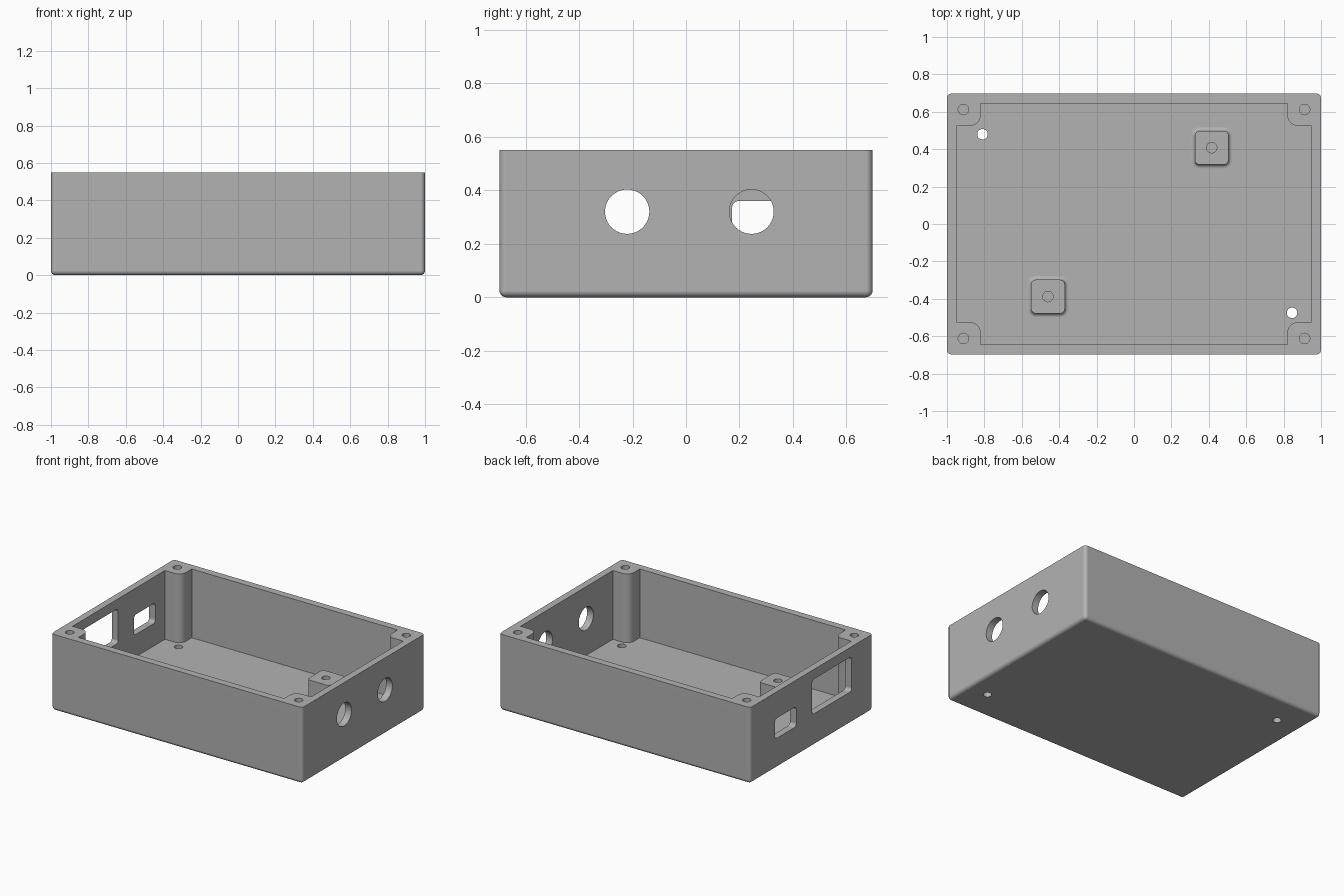
import bpy, bmesh, math
from mathutils import Matrix, Vector

old = bpy.data.objects.get("Cube")
if old:
    bpy.data.objects.remove(old, do_unlink=True)

LENGTH, WIDTH, HEIGHT = 2.0, 1.395, 0.55
FLOOR = 0.055
IN_X, IN_Y = 0.95, 0.645        # cavity half sizes
POST_X, POST_Y = 0.82, 0.525    # inner faces of the corner posts
SCREW_R = 0.028

grey = bpy.data.materials.new("matte grey plastic")
grey.use_nodes = True
grey.diffuse_color = (0.45, 0.45, 0.45, 1)
grey.node_tree.nodes["Principled BSDF"].inputs["Base Color"].default_value = (0.45, 0.45, 0.45, 1)


def make_object(name, bm):
    bmesh.ops.recalc_face_normals(bm, faces=bm.faces)
    mesh = bpy.data.meshes.new(name)
    bm.to_mesh(mesh)
    bm.free()
    mesh.materials.append(grey)
    obj = bpy.data.objects.new(name, mesh)
    bpy.context.collection.objects.link(obj)
    return obj


def loft(name, rings):
    """Closed solid through matching rings of points."""
    bm = bmesh.new()
    loops = [[bm.verts.new(p) for p in ring] for ring in rings]
    n = len(loops[0])
    for a, b in zip(loops, loops[1:]):
        for i in range(n):
            j = (i + 1) % n
            bm.faces.new((a[i], a[j], b[j], b[i]))
    bm.faces.new(loops[0])
    bm.faces.new(loops[-1])
    return make_object(name, bm)


def arc(cx, cy, r, start, end, steps):
    angles = [math.radians(start + (end - start) * i / steps) for i in range(steps + 1)]
    return [(cx + r * math.cos(a), cy + r * math.sin(a)) for a in angles]


def rounded_rect(cx, cy, w, h, r):
    pts = []
    for k, (sx, sy) in enumerate([(1, 1), (-1, 1), (-1, -1), (1, -1)]):
        pts += arc(cx + sx * (w / 2 - r), cy + sy * (h / 2 - r), r, 90 * k, 90 * k + 90, 6)
    return pts


def circle(cx, cy, r):
    return arc(cx, cy, r, 0, 360, 40)[:-1]


def prism_z(name, pts, z0, z1):
    return loft(name, [[(x, y, z) for x, y in pts] for z in (z0, z1)])


def prism_x(name, pts, x0, x1):
    return loft(name, [[(x, y, z) for y, z in pts] for x in (x0, x1)])


def cut(obj, cutters):
    """Subtract every cutter and bake the result."""
    for c in cutters:
        c.hide_render = True
        mod = obj.modifiers.new("cut", 'BOOLEAN')
        mod.operation, mod.solver, mod.object = 'DIFFERENCE', 'EXACT', c
    graph = bpy.context.evaluated_depsgraph_get()
    mesh = bpy.data.meshes.new_from_object(obj.evaluated_get(graph))
    obj.modifiers.clear()
    obj.data = mesh
    for c in cutters:
        bpy.data.objects.remove(c, do_unlink=True)


def finish(obj):
    bpy.ops.object.select_all(action='DESELECT')
    obj.select_set(True)
    bpy.context.view_layer.objects.active = obj
    bpy.ops.object.shade_smooth_by_angle(angle=math.radians(30))
    mod = obj.modifiers.new("flat face normals", 'WEIGHTED_NORMAL')
    mod.keep_sharp = True


# Outer block: rounded uprights and bottom edge, crisp top rim
bm = bmesh.new()
bmesh.ops.create_cube(bm, size=1, matrix=Matrix.Translation((0, 0, HEIGHT / 2))
                      @ Matrix.Diagonal((LENGTH, WIDTH, HEIGHT, 1)))
edges = [e for e in bm.edges if min(v.co.z for v in e.verts) < 0.01]
bmesh.ops.bevel(bm, geom=edges, offset=0.025, segments=6, profile=0.5, affect='EDGES')
shell = make_object("enclosure_shell", bm)

# Cavity outline that leaves a rounded post in each corner
quarter = [(IN_X, POST_Y)] + arc(POST_X + 0.055, POST_Y + 0.055, 0.055, 270, 180, 8) + [(POST_X, IN_Y)]
outline = []
for sx, sy in [(1, 1), (-1, 1), (-1, -1), (1, -1)]:
    corner = [(sx * x, sy * y) for x, y in quarter]
    outline += corner if sx * sy > 0 else corner[::-1]
cutters = [prism_z("cavity_cutter", outline, FLOOR, HEIGHT + 0.1)]

# Screw holes in the posts
for sx in (-1, 1):
    for sy in (-1, 1):
        cutters.append(prism_z("post_hole_cutter", circle(sx * 0.912, sy * 0.612, SCREW_R), 0.2, HEIGHT + 0.1))

# Mounting holes through the floor
for x, y in [(-0.81, 0.48), (0.845, -0.475)]:
    cutters.append(prism_z("floor_hole_cutter", circle(x, y, SCREW_R), -0.1, 0.1))

# Round ports on the +x end
for y in (-0.22, 0.245):
    cutters.append(prism_x("round_port_cutter", circle(y, 0.32, 0.083), 0.9, 1.1))

# Large and small rectangular ports on the -x end
for y, z, w, h in [(-0.232, 0.355, 0.45, 0.25), (0.295, 0.288, 0.245, 0.144)]:
    cutters.append(prism_x("window_port_cutter", rounded_rect(y, z, w, h, 0.025), -1.1, -0.9))

cut(shell, cutters)
finish(shell)

# Standoffs with a filleted foot and a blind screw hole
FILLET = 0.02
for name, cx, cy in [("back_standoff", 0.415, 0.408), ("front_standoff", -0.46, -0.388)]:
    levels = [(FLOOR - 0.01, FILLET)]
    for i in range(7):
        a = math.radians(15 * i)
        levels.append((FLOOR + FILLET * (1 - math.cos(a)), FILLET * (1 - math.sin(a))))
    levels.append((0.187, 0))
    rings = [[(x, y, z) for x, y in rounded_rect(cx, cy, 0.18 + 2 * f, 0.18 + 2 * f, 0.025 + f)]
             for z, f in levels]
    standoff = loft(name, rings)
    cut(standoff, [prism_z("standoff_hole_cutter", circle(cx, cy, SCREW_R), 0.07, 0.3)])
    finish(standoff)
